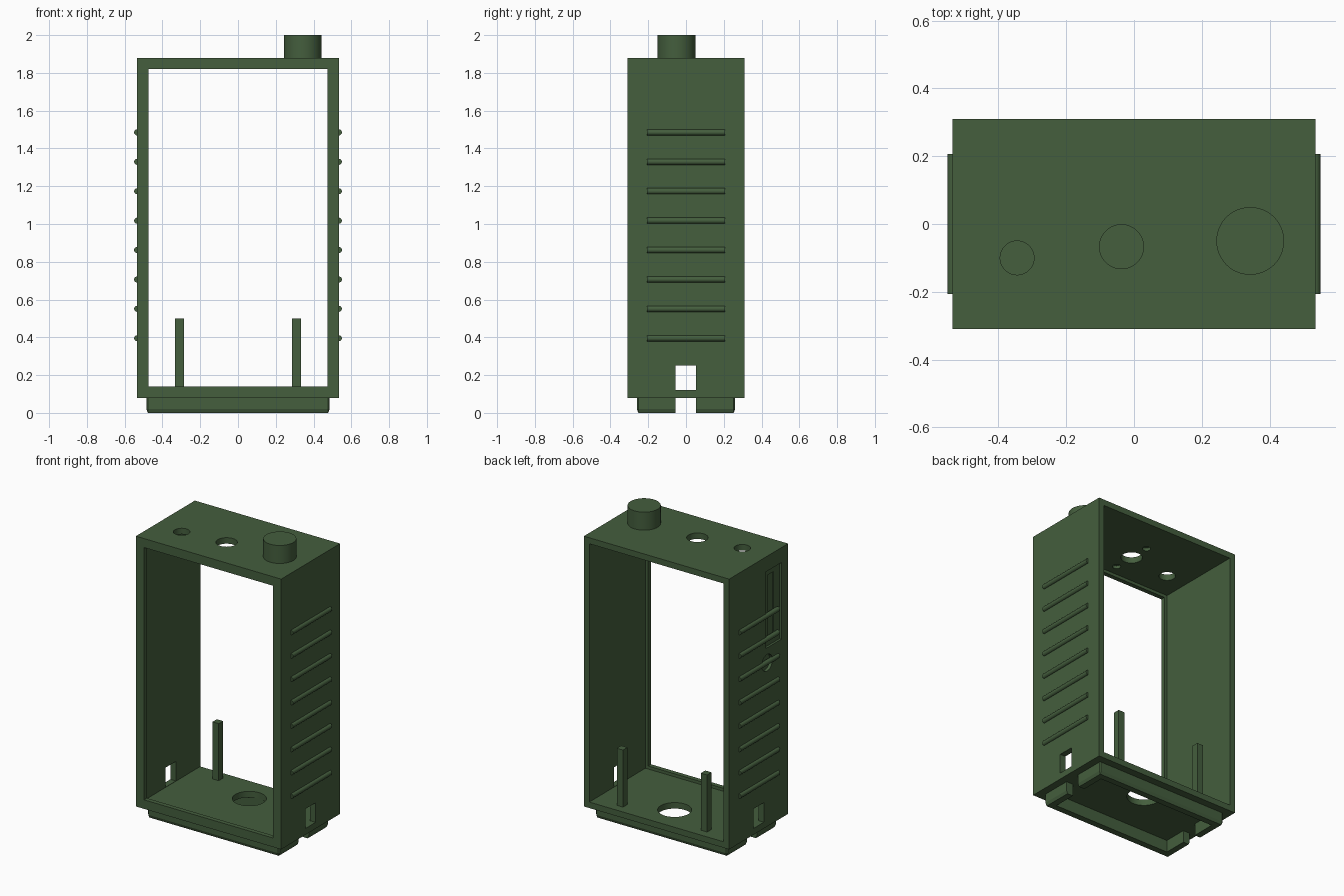
import bpy, math

if "Cube" in bpy.data.objects:
    bpy.data.objects.remove(bpy.data.objects["Cube"])

green = bpy.data.materials.new("dark green")
green.diffuse_color = (0.058, 0.112, 0.047, 1)
green.use_nodes = True
green.node_tree.nodes["Principled BSDF"].inputs["Base Color"].default_value = green.diffuse_color


def finish(ob, name):
    ob.name = name
    ob.data.materials.clear()
    ob.data.materials.append(green)
    return ob


def box(name, x0, x1, y0, y1, z0, z1):
    bpy.ops.mesh.primitive_cube_add(size=1, location=((x0 + x1) / 2, (y0 + y1) / 2, (z0 + z1) / 2))
    ob = bpy.context.object
    ob.scale = (x1 - x0, y1 - y0, z1 - z0)
    bpy.ops.object.transform_apply(location=True, rotation=True, scale=True)
    return finish(ob, name)


def cylinder(name, r, depth, loc, rot=(0, 0, 0), sides=48):
    bpy.ops.mesh.primitive_cylinder_add(vertices=sides, radius=r, depth=depth, location=loc, rotation=rot)
    bpy.ops.object.transform_apply(location=True, rotation=True, scale=True)
    return finish(bpy.context.object, name)


def cut(target, *cutters):
    for c in cutters:
        mod = target.modifiers.new("cut", 'BOOLEAN')
        mod.operation, mod.solver, mod.object = 'DIFFERENCE', 'EXACT', c
        bpy.ops.object.select_all(action='DESELECT')
        bpy.context.view_layer.objects.active = target
        target.select_set(True)
        bpy.ops.object.modifier_apply(modifier=mod.name)
        bpy.data.objects.remove(c, do_unlink=True)


def smooth(ob):
    bpy.ops.object.select_all(action='DESELECT')
    bpy.context.view_layer.objects.active = ob
    ob.select_set(True)
    bpy.ops.object.shade_smooth_by_angle(angle=math.radians(30))


# Open frame case: wide cavity from the back, narrower lip at the front
case = box("case", -0.535, 0.535, -0.31, 0.31, 0.08, 1.88)
cut(case,
    box("cavity", -0.495, 0.495, -0.28, 0.5, 0.12, 1.84),
    box("front_opening", -0.475, 0.475, -0.5, -0.2, 0.14, 1.82),
    box("side_windows", -0.7, 0.7, -0.055, 0.052, 0.122, 0.252))

# Holes in the top, with blind screw holes beside the middle one, and floor hole
cut(case,
    cylinder("small_hole", 0.05, 0.2, (-0.345, -0.1, 1.86)),
    cylinder("middle_hole", 0.065, 0.2, (-0.037, -0.067, 1.86)),
    cylinder("screw_hole_a", 0.025, 0.05, (-0.037, 0.073, 1.835)),
    cylinder("screw_hole_b", 0.025, 0.05, (-0.037, -0.207, 1.835)),
    cylinder("floor_hole", 0.103, 0.2, (0.01, 0.105, 0.1)))

# Recessed slot and round dimple on the left side
cut(case,
    box("side_recess", -0.6, -0.52, -0.24, -0.08, 1.27, 1.78),
    box("side_slot", -0.6, -0.51, -0.18, -0.12, 1.32, 1.74),
    cylinder("side_dimple", 0.055, 0.1, (-0.565, -0.09, 1.17), (0, math.pi / 2, 0)))
smooth(case)

# Hollow base ring with side notches and chamfered outer edges
base = box("base_ring", -0.485, 0.485, -0.26, 0.26, 0.0, 0.08)
for v in base.data.vertices:
    if v.co.z < 0.01:
        v.co.z = 0.012
lower = base.modifiers.new("chamfer", 'BEVEL')
lower.width, lower.segments = 0.008, 1
bpy.context.view_layer.objects.active = base
bpy.ops.object.modifier_apply(modifier=lower.name)
for v in base.data.vertices:
    if v.co.z < 0.0121:
        v.co.z = 0.0
    elif v.co.z > 0.07:
        v.co.z = 0.08
cut(base,
    box("base_recess", -0.435, 0.435, -0.21, 0.21, -0.1, 0.2),
    box("base_notch", -0.7, 0.7, -0.055, 0.052, -0.1, 0.2))

# Round knob on the top
smooth(cylinder("knob", 0.1, 0.13, (0.343, -0.05, 1.935)))

# Inner support posts and side grip ribs
for side, label in ((-1, "left"), (1, "right")):
    x = 0.31 * side
    box(label + "_post", x - 0.023, x + 0.023, 0.207, 0.253, 0.115, 0.5)
    for i in range(8):
        smooth(cylinder(f"{label}_rib_{i + 1}", 0.016, 0.412,
                        (0.534 * side, 0, 0.395 + i * 0.1557), (math.pi / 2, 0, 0), 24))
